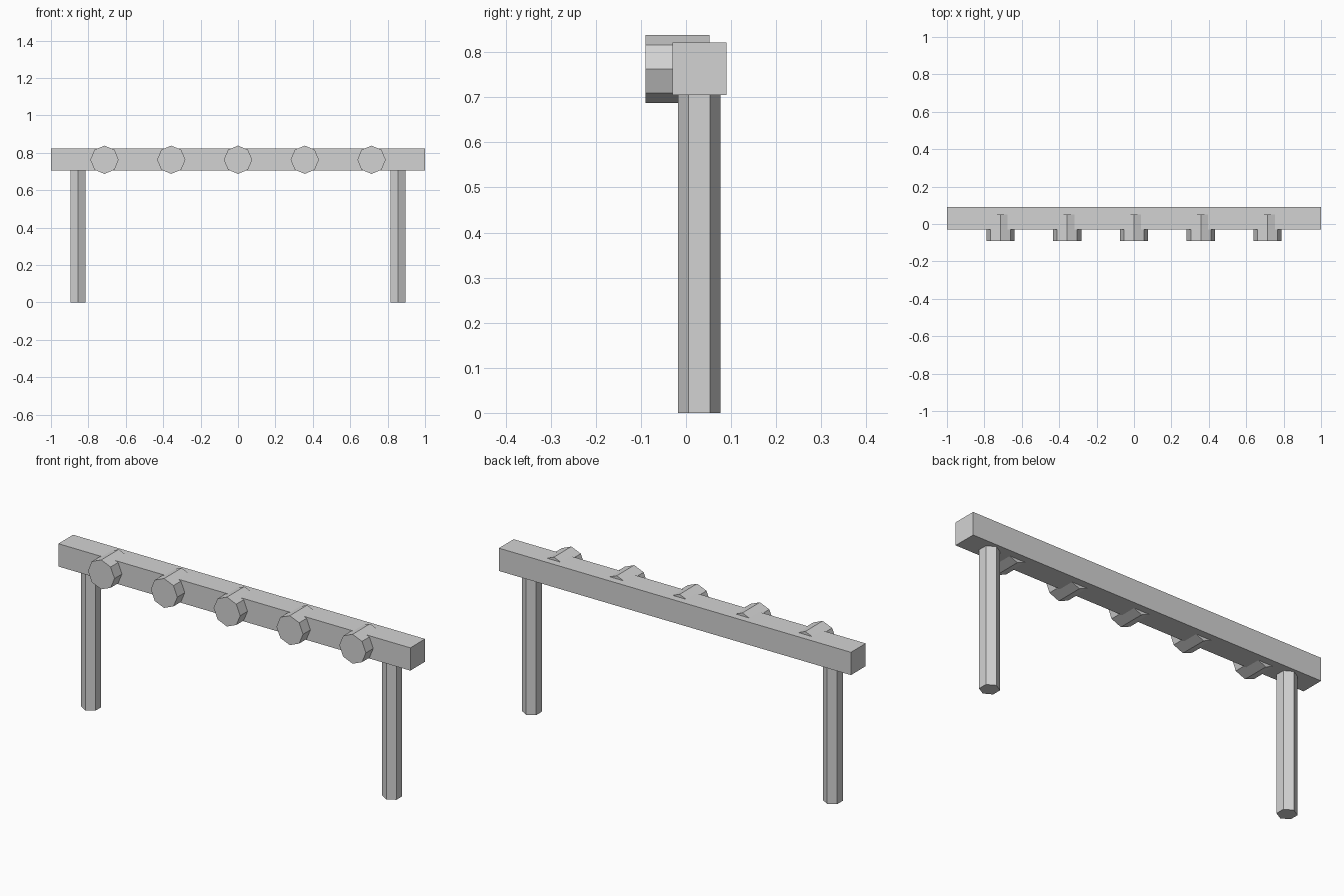
import bpy
import math

if "Cube" in bpy.data.objects:
    bpy.data.objects.remove(bpy.data.objects["Cube"])

grey = bpy.data.materials.new("light_grey")
grey.diffuse_color = (0.65, 0.65, 0.65, 1)
grey.use_nodes = True
grey.node_tree.nodes["Principled BSDF"].inputs["Base Color"].default_value = grey.diffuse_color


def finish(obj, name):
    obj.name = name
    obj.data.materials.append(grey)
    bpy.ops.object.transform_apply(location=False, rotation=True, scale=True)


def prism(name, sides, radius, depth, location, rotation):
    bpy.ops.mesh.primitive_cylinder_add(vertices=sides, radius=radius, depth=depth,
                                        location=location, rotation=rotation)
    finish(bpy.context.object, name)


# Long horizontal rail
bpy.ops.mesh.primitive_cube_add(size=1, location=(0, 0.03, 0.7635))
bpy.context.object.scale = (2, 0.12, 0.117)
finish(bpy.context.object, "rail")

# Hexagonal posts, corners pointing to front and back
for side, x in (("left", -0.855), ("right", 0.855)):
    prism(side + "_post", 6, 0.047, 0.705, (x, 0.0295, 0.3525), (0, 0, 0))

# Octagonal pegs through the rail, corners pointing up and down
for i in range(5):
    prism(f"peg_{i + 1}", 8, 0.0755, 0.142, ((i - 2) * 0.357, -0.019, 0.7625),
          (math.radians(90), 0, 0))
